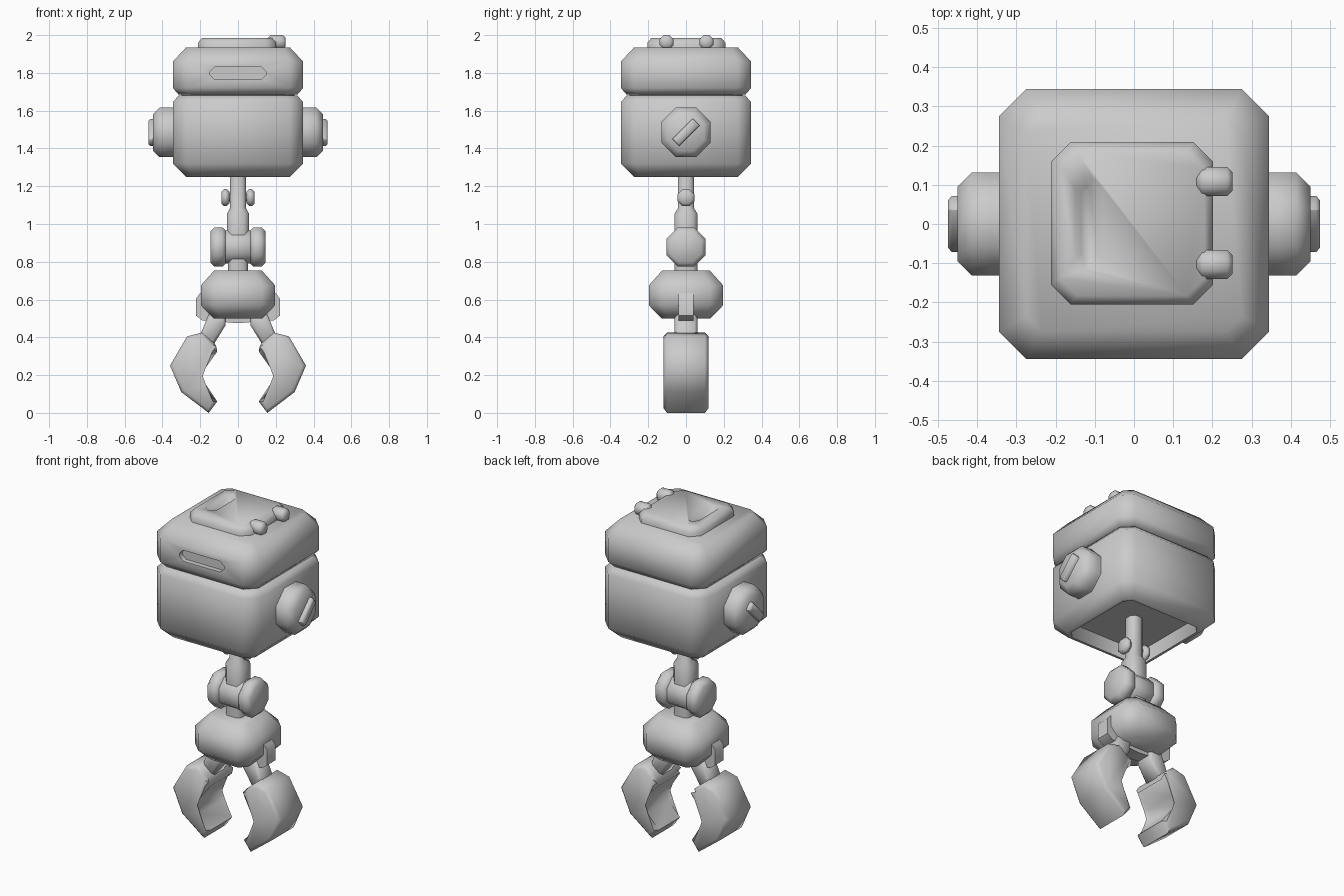
import bpy, bmesh, math
from mathutils import Matrix, Vector

if "Cube" in bpy.data.objects:
    bpy.data.objects.remove(bpy.data.objects["Cube"], do_unlink=True)

GREY = (0.6, 0.6, 0.6, 1)
mat = bpy.data.materials.new("light grey")
mat.use_nodes = True
mat.diffuse_color = GREY
mat.node_tree.nodes["Principled BSDF"].inputs["Base Color"].default_value = GREY

AXES = {"x": Matrix(((0, 0, 1), (1, 0, 0), (0, 1, 0))).to_4x4(),
        "y": Matrix(((1, 0, 0), (0, 0, -1), (0, 1, 0))).to_4x4(),
        "z": Matrix.Identity(4)}


def finish(bm, name):
    bmesh.ops.recalc_face_normals(bm, faces=bm.faces)
    mesh = bpy.data.meshes.new(name)
    bm.to_mesh(mesh)
    bm.free()
    mesh.materials.append(mat)
    obj = bpy.data.objects.new(name, mesh)
    bpy.context.collection.objects.link(obj)
    smooth(obj)
    return obj


def smooth(obj):
    obj.data.shade_smooth()
    obj.data.set_sharp_from_angle(angle=math.radians(52))


def loft(name, rings, loc=(0, 0, 0), axis="z", turn=0):
    """Skin a stack of corner-cut rectangles: (offset, half u, half v, cut)."""
    bm = bmesh.new()
    loops = []
    for w, a, b, c in rings:
        pts = [(a, c - b), (a, b - c), (a - c, b), (c - a, b),
               (-a, b - c), (-a, c - b), (c - a, -b), (a - c, -b)]
        loops.append([bm.verts.new((u, v, w)) for u, v in pts])
    for lo, hi in zip(loops, loops[1:]):
        for i in range(8):
            j = (i + 1) % 8
            bm.faces.new((lo[i], lo[j], hi[j], hi[i]))
    bm.faces.new(loops[0])
    bm.faces.new(loops[-1])
    place = Matrix.Translation(loc) @ AXES[axis] @ Matrix.Rotation(turn, 4, "Z")
    bm.transform(place)
    return finish(bm, name)


def barrel(name, start, end, r, bevel, loc, both=True):
    """Octagonal drum along x with chamfered ends."""
    d = math.copysign(bevel, end - start)
    k = 0.586
    rb = r - bevel
    rings = [(start + d, r, r, r * k), (end - d, r, r, r * k), (end, rb, rb, rb * k)]
    first = (start, rb, rb, rb * k) if both else (start, r, r, r * k)
    return loft(name, [first] + rings, loc, "x")


def prism(name, outline, half, bevel=0, side=1):
    """Extrude an x-z outline along y, with chamfered rims."""
    bm = bmesh.new()
    near = [bm.verts.new((side * x, -half, z)) for x, z in outline]
    far = [bm.verts.new((side * x, half, z)) for x, z in outline]
    n = len(outline)
    caps = [bm.faces.new(near), bm.faces.new(far)]
    for i in range(n):
        j = (i + 1) % n
        bm.faces.new((near[i], near[j], far[j], far[i]))
    if bevel:
        rims = [e for f in caps for e in f.edges]
        bmesh.ops.bevel(bm, geom=rims, offset=bevel, segments=1,
                        affect="EDGES", clamp_overlap=True)
    return finish(bm, name)


def carve(obj, cutter):
    cutter.hide_render = True
    mod = obj.modifiers.new("slot", "BOOLEAN")
    mod.object = cutter
    mod.operation = "DIFFERENCE"
    mod.solver = "EXACT"
    bpy.context.view_layer.objects.active = obj
    bpy.ops.object.modifier_apply(modifier=mod.name)
    bpy.data.objects.remove(cutter, do_unlink=True)
    smooth(obj)


# Body with a hollow underside, neck seam and lid
loft("body", [(1.33, .25, .25, .04), (1.25, .26, .26, .04), (1.25, .275, .275, .04),
              (1.32, .345, .345, .07), (1.645, .345, .345, .07), (1.68, .315, .315, .06)])
loft("seam", [(1.66, .3, .3, .06), (1.71, .3, .3, .06)])
lid = loft("lid", [(1.685, .315, .315, .06), (1.72, .345, .345, .07),
                   (1.86, .345, .345, .07), (1.935, .275, .275, .04)])
carve(lid, loft("front_slot_cutter", [(-.03, .147, .033, .024), (.02, .147, .033, .024)],
                (0, -.345, 1.797), "y"))

# Top hatch with a tapered grip recess and two hinges
hatch = loft("hatch", [(1.92, .207, .207, .05), (1.96, .207, .207, .05),
                       (1.985, .185, .185, .045)], (-.005, .002, 0))
carve(hatch, loft("grip_cutter", [(1.962, .02, .093, .016), (1.985, .035, .117, .026),
                                  (2.01, .035, .117, .026)], (-.115, .002, 0)))
for y in (-.103, .108):
    barrel("hinge", .16, .252, .037, .014, (0, y, 1.963))

# Side knobs with slanted grip bars
for s in (-1, 1):
    barrel("side_knob", s * .33, s * .45, .131, .035, (0, 0, 1.485), both=False)
    loft("knob_bar", [(s * .43, .077, .026, .002), (s * .465, .077, .026, .002),
                      (s * .475, .07, .018, .002)], (0, 0, 1.485), "x", math.radians(45))

# Hanging rod, pin and elbow
loft("rod", [(1.34, .042, .042, .02), (1.085, .042, .042, .02),
             (1.055, .058, .06, .025), (.93, .058, .06, .025)])
barrel("pin", -.06, .06, .022, .003, (0, 0, 1.14))
barrel("elbow_core", -.075, .075, .088, .005, (0, 0, .878))
loft("wrist", [(.86, .052, .06, .02), (.73, .052, .06, .02)])
for s in (-1, 1):
    barrel("pin_cap", s * .045, s * .088, .045, .014, (0, 0, 1.14))
    barrel("elbow_drum", s * .06, s * .146, .104, .022, (0, 0, .878))

# Palm
loft("palm", [(.5, .13, .13, .04), (.57, .197, .197, .07),
              (.675, .197, .197, .07), (.755, .125, .125, .04)])

# Strap, knuckle and claw on each side
strap = [(0, .475), (.19, .49), (.222, .515), (.222, .605), (.2, .635), (.15, .62), (0, .55)]
knuckle = [(.065, .52), (.065, .465), (.13, .36), (.2, .38), (.195, .425), (.155, .52)]
claw = [(.19, .425), (.125, .37), (.135, .345), (.11, .325), (.185, .25), (.205, .195),
        (.185, .14), (.11, .06), (.155, 0), (.3, .11), (.36, .25), (.27, .405)]
for s in (-1, 1):
    prism("strap", strap, .04, side=s)
    prism("knuckle", knuckle, .06, .015, s)
    prism("claw", claw, .118, .028, s)
